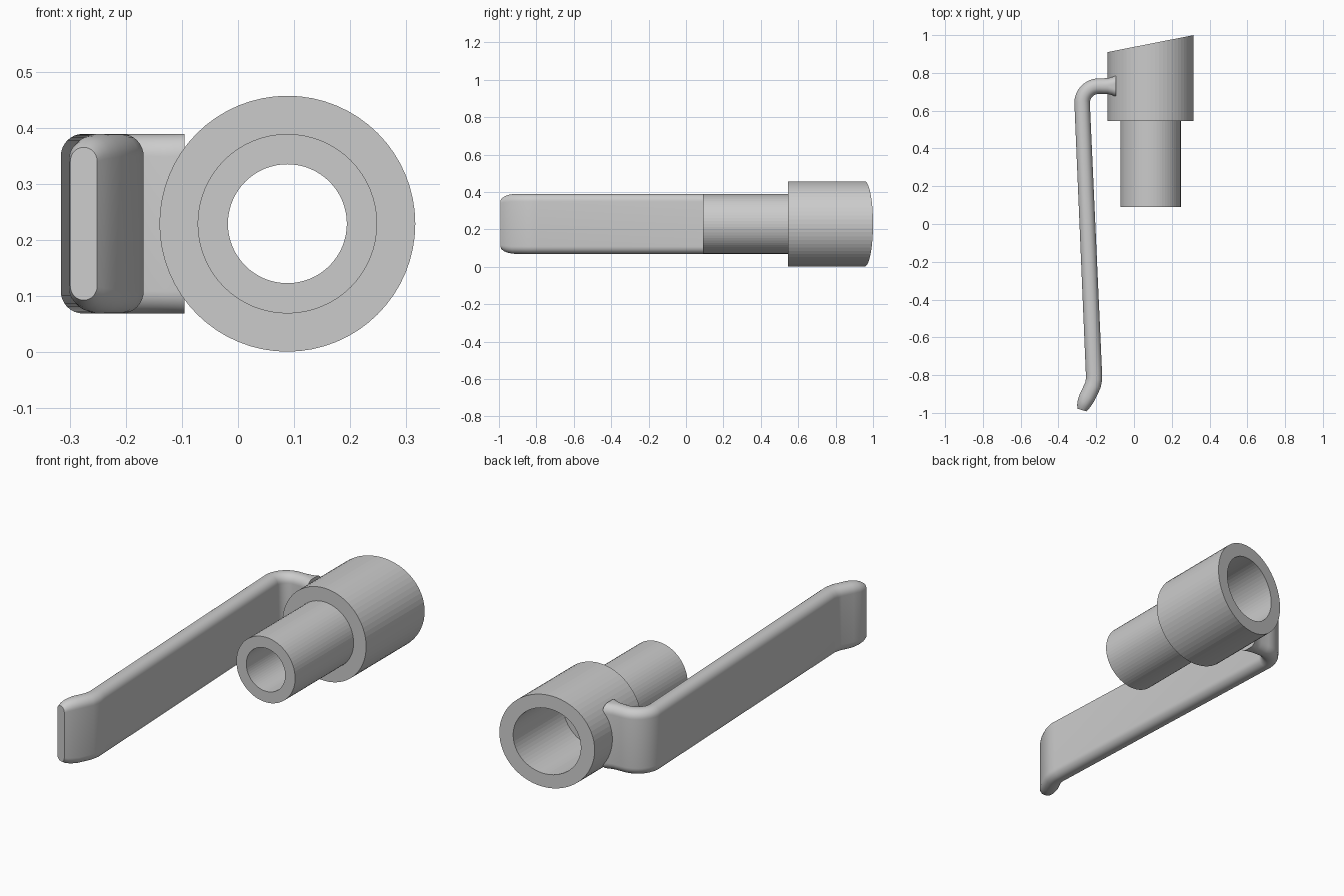
import bpy
from math import sin, cos, pi, radians
from mathutils import Vector

cube = bpy.data.objects.get("Cube")
if cube:
    bpy.data.objects.remove(cube, do_unlink=True)

AXIS_X, AXIS_Z = 0.088, 0.229


def make_object(name, verts, faces):
    mesh = bpy.data.meshes.new(name)
    mesh.from_pydata(verts, [], faces)
    mesh.validate()
    obj = bpy.data.objects.new(name, mesh)
    bpy.context.collection.objects.link(obj)
    bpy.context.view_layer.objects.active = obj
    bpy.ops.object.select_all(action='DESELECT')
    obj.select_set(True)
    bpy.ops.object.mode_set(mode='EDIT')
    bpy.ops.mesh.select_all(action='SELECT')
    bpy.ops.mesh.normals_make_consistent(inside=False)
    bpy.ops.object.mode_set(mode='OBJECT')
    return obj


def bridge(rings, size, closed):
    """Quads between consecutive rings of equal size."""
    faces = []
    for i in range(rings if closed else rings - 1):
        a, b = i * size, (i + 1) % rings * size
        for j in range(size):
            k = (j + 1) % size
            faces.append((a + j, a + k, b + k, b + j))
    return faces


# Stepped hollow tube: (radius, y) wall profile, with a slanted back rim
BACK = 0.955
SLANT = 0.197
SEGMENTS = 64
wall = [(0.106, 0.09), (0.16, 0.09), (0.16, 0.545), (0.228, 0.545),
        (0.228, BACK), (0.162, BACK), (0.162, 0.6), (0.106, 0.6)]
verts = []
for s in range(SEGMENTS):
    a = 2 * pi * s / SEGMENTS
    for r, y in wall:
        dx = r * cos(a)
        verts.append((AXIS_X + dx, y + (SLANT * dx if y == BACK else 0),
                      AXIS_Z + r * sin(a)))
make_object("stepped_tube", verts, bridge(SEGMENTS, len(wall), True))


# Clip: stations of (x, y, half thickness, half height) along its length
stations = [(-0.095, 0.73, 0.056, 0.16), (-0.115, 0.73, 0.048, 0.16),
            (-0.14, 0.73, 0.042, 0.16)]
for i in range(13):
    a = radians(90 + 87 * i / 12)
    stations.append((-0.185 + 0.09 * cos(a), 0.64 + 0.09 * sin(a), 0.041, 0.16))
stations += [(-0.212, -0.79, 0.043, 0.16), (-0.211, -0.82, 0.043, 0.16),
             (-0.218, -0.855, 0.043, 0.16), (-0.247, -0.915, 0.043, 0.16),
             (-0.261, -0.945, 0.039, 0.156), (-0.27, -0.968, 0.033, 0.148),
             (-0.275, -0.985, 0.025, 0.136)]


def rounded_section(t, h, steps=8):
    """Upright strip section with rounded top and bottom edges."""
    r = min(t, 0.04)
    points = []
    for quarter, (sx, sz) in enumerate([(1, 1), (-1, 1), (-1, -1), (1, -1)]):
        for i in range(steps + 1):
            a = (quarter + i / steps) * pi / 2
            points.append((sx * (t - r + 0.001) + (r - 0.001) * cos(a),
                           sz * (h - r) + r * sin(a)))
    return points


verts = []
for i, (x, y, t, h) in enumerate(stations):
    before = Vector(stations[max(i - 1, 0)][:2])
    after = Vector(stations[min(i + 1, len(stations) - 1)][:2])
    here = Vector((x, y))
    if 0 < i < len(stations) - 1:
        direction = (here - before).normalized() + (after - here).normalized()
    else:
        direction = after - before
    direction.normalize()
    for u, w in rounded_section(t, h):
        verts.append((x - direction.y * u, y + direction.x * u, AXIS_Z + w))
size = len(verts) // len(stations)
faces = bridge(len(stations), size, False)
faces.append(tuple(range(size)))
faces.append(tuple(range(len(verts) - size, len(verts))))
make_object("clip", verts, faces)
bpy.ops.object.shade_smooth_by_angle(angle=radians(30))
